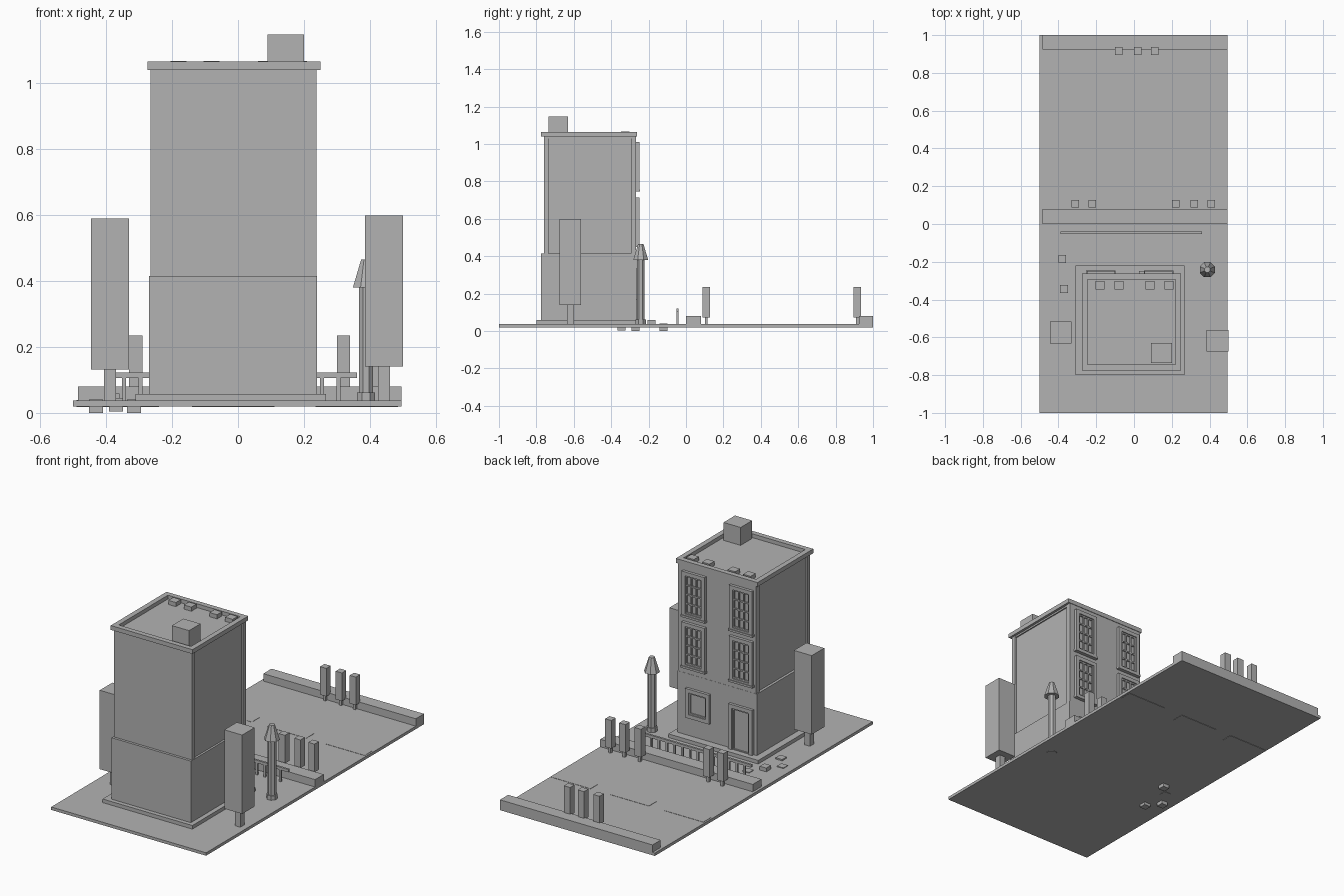
import bpy, bmesh, math
from mathutils import Matrix, Vector

if "Cube" in bpy.data.objects:
    bpy.data.objects.remove(bpy.data.objects["Cube"])

mat = bpy.data.materials.new("plain_grey")
mat.diffuse_color = (0.45, 0.45, 0.45, 1)
mat.use_nodes = True
mat.node_tree.nodes["Principled BSDF"].inputs["Base Color"].default_value = mat.diffuse_color


def finish(name, bm):
    bmesh.ops.recalc_face_normals(bm, faces=bm.faces[:])
    me = bpy.data.meshes.new(name)
    bm.to_mesh(me)
    bm.free()
    me.materials.append(mat)
    ob = bpy.data.objects.new(name, me)
    bpy.context.collection.objects.link(ob)
    return ob


def add_box(bm, x0, x1, y0, y1, z0, z1):
    m = Matrix.Translation(((x0 + x1) / 2, (y0 + y1) / 2, (z0 + z1) / 2))
    m = m @ Matrix.Diagonal((x1 - x0, y1 - y0, z1 - z0, 1))
    bmesh.ops.create_cube(bm, size=1, matrix=m)


def boxes(name, *dims):
    bm = bmesh.new()
    for d in dims:
        add_box(bm, *d)
    return finish(name, bm)


# Ground, kerbs and flush road dashes
boxes("ground_slab", (-0.5, 0.495, -1, 1, 0.02, 0.037))
boxes("near_kerb", (-0.485, 0.495, 0.0, 0.08, 0.03, 0.08))
boxes("far_kerb", (-0.485, 0.495, 0.925, 1.0, 0.03, 0.08))
boxes("road_dashes", *[(x, x + 0.25, 0.47, 0.54, 0.018, 0.0385) for x in (-0.49, -0.14, 0.235)])

# Stepping stones sunk in the ground
for i, (x, y, z) in enumerate([(-0.315, -0.12, 0.0), (-0.43, -0.27, 0.0),
                               (-0.37, -0.345, 0.004), (-0.38, -0.185, 0.018)]):
    boxes(f"stepping_stone_{i}", (x - 0.021, x + 0.021, y - 0.021, y + 0.021, z, z + 0.041))

# House walls: plinth, ground storey, upper core with wider end walls
boxes("plinth", (-0.31, 0.267, -0.80, -0.22, 0.03, 0.058))
boxes("ground_storey", (-0.27, 0.24, -0.775, -0.265, 0.05, 0.415))
boxes("upper_core", (-0.255, 0.228, -0.736, -0.294, 0.41, 1.035))
boxes("upper_end_walls", (-0.265, 0.238, -0.76, -0.735, 0.41, 1.042),
      (-0.265, 0.238, -0.295, -0.266, 0.41, 1.042))

# Roof edge ring, chimney and vents
X0, X1, Y0, Y1, T = -0.275, 0.25, -0.775, -0.263, 0.03
boxes("roof_edge", (X0, X1, Y0, Y0 + T, 1.04, 1.065), (X0, X1, Y1 - T, Y1, 1.04, 1.065),
      (X0, X0 + T, Y0 + T, Y1 - T, 1.04, 1.065), (X1 - T, X1, Y0 + T, Y1 - T, 1.04, 1.065))
boxes("roof_deck", (X0 + 0.015, X1 - 0.015, Y0 + 0.02, Y1 - 0.02, 1.03, 1.043))
boxes("chimney", (0.09, 0.2, -0.735, -0.63, 1.035, 1.147))
boxes("roof_vents", *[(x - 0.024, x + 0.024, -0.348, -0.302, 1.035, 1.067)
                      for x in (-0.18, -0.08, 0.085, 0.185)])


def framed(name, x0, x1, z0, z1, t, cols=1, rows=1, sill=True):
    """Raised frame on the facade with an inner pane and glazing bars."""
    w, f = -0.268, -0.249
    parts = [(x0, x0 + t, w, f, z0, z1), (x1 - t, x1, w, f, z0, z1),
             (x0 + t, x1 - t, w, f, z1 - t, z1)]
    zb = z0
    if sill:
        parts.append((x0 + t, x1 - t, w, f, z0, z0 + t))
        zb = z0 + t
    a, b, c = x0 + t, x1 - t, z1 - t
    s = 0.008
    parts.append((a, b, w, -0.262, zb, c))
    # inner sash and bars
    for i in range(cols + 1):
        x = a + s / 2 + (b - a - s) * i / cols
        parts.append((x - s / 2, x + s / 2, w, -0.255, zb, c))
    for i in range(rows + 1):
        z = zb + s / 2 + (c - zb - s) * i / rows
        parts.append((a, b, w, -0.2552, z - s / 2, z + s / 2))
    boxes(name, *parts)


for i, x in enumerate((0.13, -0.175)):
    for j, z in enumerate((0.45, 0.745)):
        framed(f"sash_window_{i}_{j}", x - 0.074, x + 0.074, z, z + 0.265, 0.022, 3, 4)
        boxes(f"window_sill_{i}_{j}", (x - 0.078, x + 0.078, -0.27, -0.245, z, z + 0.012))
framed("shop_window", 0.027, 0.18, 0.165, 0.335, 0.022)
framed("door", -0.25, -0.097, 0.055, 0.32, 0.022, sill=False)

# Fence
boxes("fence_rail", (-0.39, 0.36, -0.052, -0.04, 0.106, 0.122))
boxes("fence_posts", *[(-0.351 + 0.05 * i, -0.339 + 0.05 * i, -0.051, -0.041, 0.03, 0.11)
                       for i in range(14)])

# Roadside posts: box on a thin leg
spots = [(x, 0.108) for x in (-0.31, -0.22, 0.22, 0.32, 0.41)] + [(x, 0.916) for x in (-0.08, 0.02, 0.11)]
for i, (x, y) in enumerate(spots):
    boxes(f"roadside_post_{i}", (x - 0.02, x + 0.02, y - 0.02, y + 0.02, 0.072, 0.235),
          (x - 0.007, x + 0.007, y - 0.007, y + 0.007, 0.03, 0.074))

# Block trees
for side, x, y, z in (("right", 0.4425, -0.618, 0.14), ("left", -0.388, -0.575, 0.131)):
    boxes(f"{side}_tree_crown", (x - 0.0575, x + 0.0575, y - 0.0575, y + 0.0575, z, z + 0.458))
    boxes(f"{side}_tree_trunk", (x - 0.018, x + 0.018, y - 0.018, y + 0.018, 0.03, z + 0.01))

# Octagonal lamp post
bm = bmesh.new()
for r1, r2, z0, z1 in ((0.03, 0.03, 0.018, 0.062), (0.023, 0.023, 0.06, 0.385), (0.043, 0.016, 0.38, 0.465)):
    m = Matrix.Translation((0.388, -0.242, (z0 + z1) / 2)) @ Matrix.Rotation(math.pi / 8, 4, 'Z')
    bmesh.ops.create_cone(bm, cap_ends=True, segments=8, radius1=r1, radius2=r2, depth=z1 - z0, matrix=m)
finish("lamp_post", bm)
